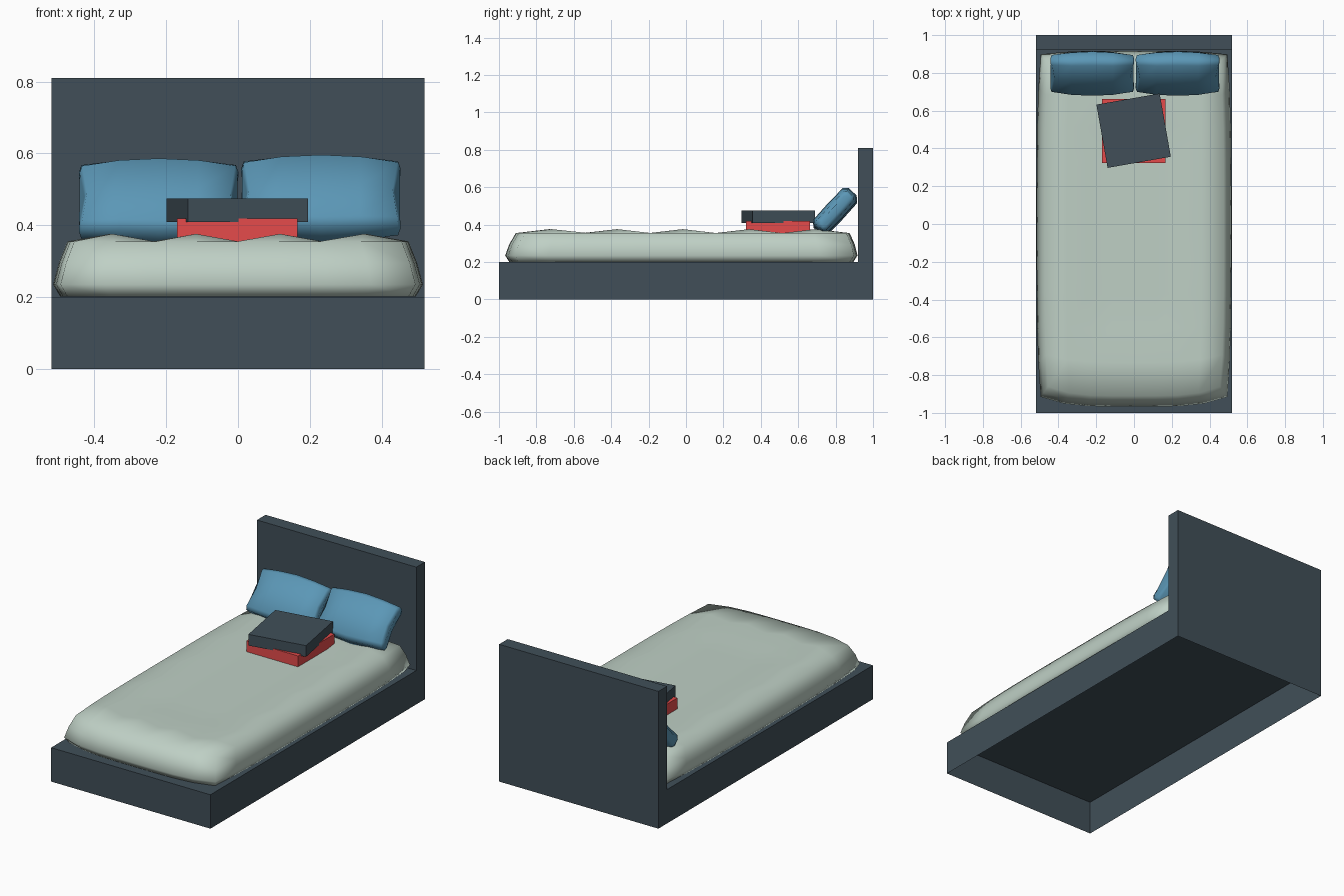
import bpy, bmesh, math
from mathutils import Matrix, Vector

if "Cube" in bpy.data.objects:
    bpy.data.objects.remove(bpy.data.objects["Cube"])


def material(name, rgb):
    m = bpy.data.materials.new(name)
    m.diffuse_color = (*rgb, 1)
    m.use_nodes = True
    m.node_tree.nodes["Principled BSDF"].inputs["Base Color"].default_value = m.diffuse_color
    return m


SLATE = material("slate", (0.052, 0.078, 0.098))
LINEN = material("pale_green_linen", (0.52, 0.63, 0.56))
BLUE = material("pillow_blue", (0.105, 0.31, 0.47))
RED = material("blanket_red", (0.78, 0.07, 0.07))


def finish(bm, name, mat, smooth=False, recalc=True):
    if recalc:
        bmesh.ops.recalc_face_normals(bm, faces=bm.faces)
    me = bpy.data.meshes.new(name)
    bm.to_mesh(me)
    bm.free()
    me.materials.append(mat)
    ob = bpy.data.objects.new(name, me)
    bpy.context.collection.objects.link(ob)
    for p in me.polygons:
        p.use_smooth = smooth
    return ob


def box(name, mat, centre, size, angle=0):
    bm = bmesh.new()
    mtx = Matrix.Translation(centre) @ Matrix.Rotation(math.radians(angle), 4, 'Z') @ Matrix.Diagonal((*size, 1))
    bmesh.ops.create_cube(bm, size=1, matrix=mtx)
    return finish(bm, name, mat)


# Bed frame: L-shaped side profile swept across x, open underneath
bm = bmesh.new()
profile = [(-1, 0), (-1, 0.2), (0.92, 0.2), (0.92, 0.81), (1, 0.81), (1, 0)]
left = bm.faces.new([bm.verts.new((-0.52, y, z)) for y, z in profile])
ext = bmesh.ops.extrude_face_region(bm, geom=[left], use_keep_orig=True)
bmesh.ops.translate(bm, vec=(1.04, 0, 0), verts=[v for v in ext["geom"] if isinstance(v, bmesh.types.BMVert)])
bmesh.ops.recalc_face_normals(bm, faces=bm.faces)
bottom = [f for f in bm.faces if all(abs(v.co.z) < 1e-5 for v in f.verts)]
bmesh.ops.delete(bm, geom=bottom, context='FACES_ONLY')
finish(bm, "bed_frame", SLATE, recalc=False)

# Mattress: quilted top grid, with bulging side rings below it
NX, NY = 8, 10


def mattress_point(i, j, hx, y0, y1, z):
    u, v = 2 * i / NX - 1, 2 * j / NY - 1
    x = hx * u * (1 - 0.04 * v ** 4)
    bow = (0.055 if v < 0 else 0.02) * u ** 4
    y = (y0 + y1) / 2 + (y1 - y0) / 2 * v * (1 - bow)
    return x, y, z


def top_height(i, j):
    on_ring = i in (1, NX - 1) or j in (1, NY - 1)
    inside = 0 < i < NX and 0 < j < NY
    return 0.376 if on_ring and inside and i % 2 and j % 2 else 0.355


bm = bmesh.new()
top = [[bm.verts.new(mattress_point(i, j, 0.475, -0.91, 0.875, top_height(i, j)))
        for j in range(NY + 1)] for i in range(NX + 1)]
for i in range(NX):
    for j in range(NY):
        bm.faces.new((top[i][j], top[i + 1][j], top[i + 1][j + 1], top[i][j + 1]))
rim = ([(i, 0) for i in range(NX)] + [(NX, j) for j in range(NY)]
       + [(i, NY) for i in range(NX, 0, -1)] + [(0, j) for j in range(NY, 0, -1)])
previous = [top[i][j] for i, j in rim]
for hx, y0, y1, z in [(0.499, -0.945, 0.902, 0.295), (0.515, -0.967, 0.917, 0.235),
                      (0.495, -0.945, 0.895, 0.201)]:
    ring = [bm.verts.new(mattress_point(i, j, hx, y0, y1, z)) for i, j in rim]
    for k in range(len(rim)):
        n = (k + 1) % len(rim)
        bm.faces.new((previous[k], ring[k], ring[n], previous[n]))
    previous = ring
bm.faces.new(previous)
finish(bm, "mattress", LINEN, smooth=True)


# Pillows: rounded cross-section lofted across x, leaning on the headboard
def pillow(name, x, z):
    bm = bmesh.new()
    lean = math.radians(47)
    along = Vector((0, math.cos(lean), math.sin(lean)))
    across = Vector((0, -math.sin(lean), math.cos(lean)))
    rings = []
    for u, length, thick in [(-0.222, 0.105, 0.018), (-0.215, 0.122, 0.036), (-0.11, 0.132, 0.05),
                             (0, 0.138, 0.052), (0.11, 0.132, 0.05), (0.215, 0.122, 0.036),
                             (0.222, 0.105, 0.018)]:
        ring = []
        for a, t in [(-1, 0.55), (-0.85, 1), (0, 1.05), (0.85, 1), (1, 0.55),
                     (1, -0.55), (0.85, -1), (0, -1.05), (-0.85, -1), (-1, -0.55)]:
            # pinch the short ends inwards half way along
            px = u * (1 - 0.07 * (1 - abs(a)) * (abs(u) > 0.2))
            ring.append(bm.verts.new(Vector((x + px, 0.797, z)) + along * a * length + across * t * thick))
        rings.append(ring)
    for r, s in zip(rings, rings[1:]):
        for k in range(10):
            n = (k + 1) % 10
            bm.faces.new((r[k], r[n], s[n], s[k]))
    bm.faces.new(rings[0])
    bm.faces.new(rings[-1])
    finish(bm, name, BLUE, smooth=True)


pillow("left_pillow", -0.221, 0.465)
pillow("right_pillow", 0.231, 0.475)

# Folded blanket with a dark slab lying on it at a slight angle
box("folded_blanket", RED, (-0.002, 0.492, 0.377), (0.336, 0.34, 0.085))
box("dark_book", SLATE, (-0.002, 0.494, 0.442), (0.34, 0.34, 0.066), 10)
